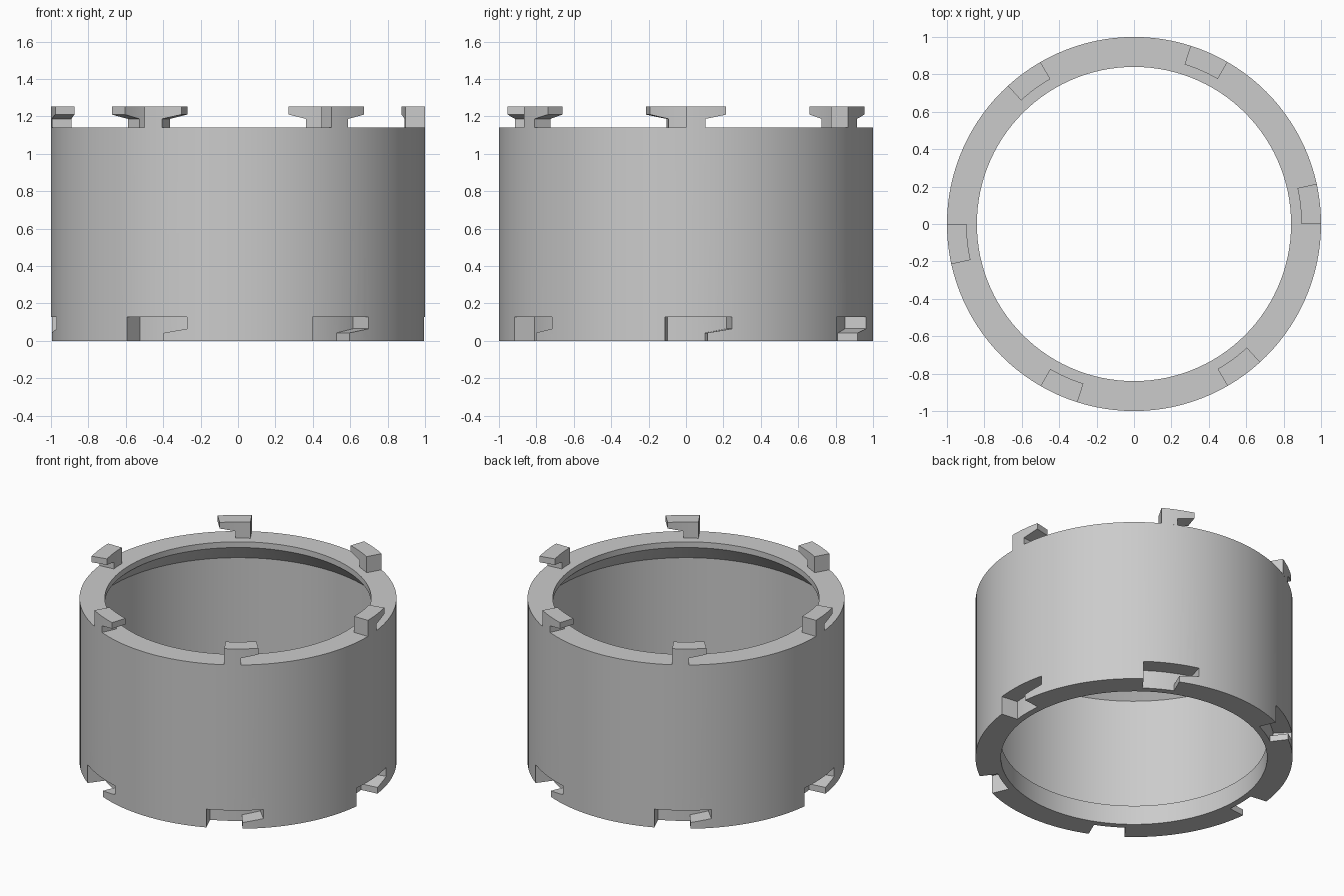
import bpy, bmesh
from math import cos, sin, radians

if "Cube" in bpy.data.objects:
    bpy.data.objects.remove(bpy.data.objects["Cube"])

SEGMENTS = 120      # around the ring
COUNT = 6           # locking teeth and matching notches
BODY_TOP, TOP = 1.14, 1.252

grey = bpy.data.materials.new("light grey")
grey.use_nodes = True
colour = (0.6, 0.6, 0.6, 1)
grey.diffuse_color = colour
grey.node_tree.nodes["Principled BSDF"].inputs["Base Color"].default_value = colour


def finish(bm, name):
    bmesh.ops.recalc_face_normals(bm, faces=bm.faces)
    mesh = bpy.data.meshes.new(name)
    bm.to_mesh(mesh)
    bm.free()
    mesh.materials.append(grey)
    obj = bpy.data.objects.new(name, mesh)
    bpy.context.collection.objects.link(obj)
    return obj


def lathe(name, profile):
    """Turn a closed (radius, z) profile around the z axis."""
    bm = bmesh.new()
    rings = []
    for i in range(SEGMENTS):
        a = radians(360 * i / SEGMENTS)
        rings.append([bm.verts.new((r * cos(a), r * sin(a), z)) for r, z in profile])
    for i, ring in enumerate(rings):
        after = rings[(i + 1) % SEGMENTS]
        for j in range(len(profile)):
            k = (j + 1) % len(profile)
            bm.faces.new((ring[j], after[j], after[k], ring[k]))
    return finish(bm, name)


def hook(name, turn, angles, r_in, r_out, base, root, tip, top, steps=3):
    """Curved L block: a post from start to bend, then an arm tapering to the end."""
    start, bend, end = angles
    bm = bmesh.new()

    def column(angle, heights):
        a = radians(turn + angle)
        return [bm.verts.new((r_in * cos(a), r_in * sin(a), z)) for z in heights]

    def skin(a, b):
        for j in range(len(a) - 1):
            bm.faces.new((a[j], b[j], b[j + 1], a[j + 1]))

    post = [column(start + (bend - start) * i / steps, (base, root, top))
            for i in range(steps + 1)]
    arm = [post[-1][1:]]
    for i in range(1, steps + 1):
        t = i / steps
        arm.append(column(bend + (end - bend) * t, (root + (tip - root) * t, top)))
    for part in (post, arm):
        for a, b in zip(part, part[1:]):
            skin(a, b)
    # thicken the curved sheet outwards
    made = bmesh.ops.extrude_face_region(bm, geom=bm.faces[:], use_keep_orig=True)
    for v in made["geom"]:
        if isinstance(v, bmesh.types.BMVert):
            v.co.x *= r_out / r_in
            v.co.y *= r_out / r_in
    return finish(bm, name)


def smooth(obj):
    bpy.ops.object.select_all(action="DESELECT")
    obj.select_set(True)
    bpy.context.view_layer.objects.active = obj
    bpy.ops.object.shade_smooth_by_angle(angle=radians(25))


# Ring body: thin wall, chamfered top lip and thick bottom lip
body = lathe("ring_body", [(1, 0), (1, BODY_TOP), (0.84, BODY_TOP), (0.84, 1.1),
                           (0.967, 0.97), (0.967, 0.135), (0.84, 0.135), (0.84, 0)])

# L-shaped notches cut into the bottom edge
cutters = []
for i in range(COUNT):
    cutter = hook(f"notch_cutter_{i + 1}", i * 60, (-6.5, 6.6, 14.2),
                  0.883, 1.05, -0.05, 0.043, 0.065, 0.127, steps=5)
    cutters.append(cutter)
    cut = body.modifiers.new(cutter.name, "BOOLEAN")
    cut.operation = "DIFFERENCE"
    cut.solver = "EXACT"
    cut.object = cutter
bpy.context.view_layer.update()
cut_mesh = bpy.data.meshes.new_from_object(
    body.evaluated_get(bpy.context.evaluated_depsgraph_get()))
body.modifiers.clear()
body.data = cut_mesh
for cutter in cutters:
    bpy.data.objects.remove(cutter)
smooth(body)

# Hooked teeth standing on the top rim
for i in range(COUNT):
    smooth(hook(f"locking_tooth_{i + 1}", i * 60, (0, 6, 12.4),
                0.895, 1, BODY_TOP - 0.001, 1.187, 1.21, TOP))
